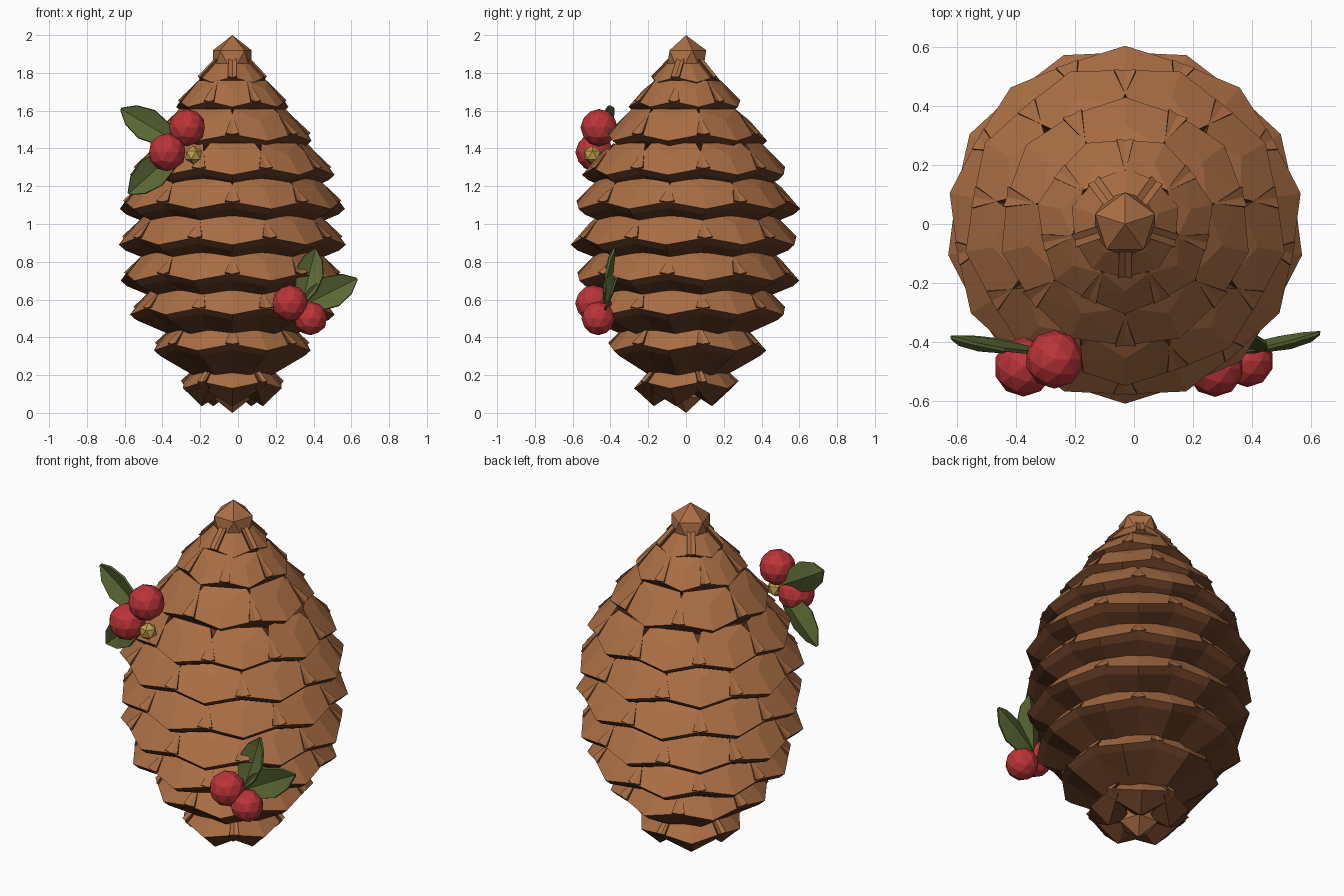
import bpy, bmesh
from math import pi, sin, cos
from mathutils import Matrix, Vector

if "Cube" in bpy.data.objects:
    bpy.data.objects.remove(bpy.data.objects["Cube"])

AXIS_X = -0.03


def material(name, rgb):
    m = bpy.data.materials.new(name)
    m.use_nodes = True
    m.diffuse_color = (*rgb, 1)
    bsdf = next(n for n in m.node_tree.nodes if n.type == 'BSDF_PRINCIPLED')
    bsdf.inputs["Base Color"].default_value = (*rgb, 1)
    return m


LIGHT = material("light brown", (0.40, 0.155, 0.058))
DARK = material("dark brown", (0.13, 0.045, 0.018))
RED = material("berry red", (0.50, 0.035, 0.04))
GREEN = material("leaf green", (0.105, 0.14, 0.035))
GOLD = material("gold", (0.50, 0.34, 0.07))


def finish(bm, name, mats):
    bmesh.ops.recalc_face_normals(bm, faces=bm.faces)
    mesh = bpy.data.meshes.new(name)
    bm.to_mesh(mesh)
    bm.free()
    for m in mats:
        mesh.materials.append(m)
    obj = bpy.data.objects.new(name, mesh)
    bpy.context.collection.objects.link(obj)
    return obj


def ball(name, pos, size, mat, level, turn=0):
    bm = bmesh.new()
    bmesh.ops.create_icosphere(bm, subdivisions=level, radius=1)
    bm.transform(Matrix.Translation(pos) @ Matrix.Rotation(turn, 4, 'Z') @ Matrix.Diagonal((*size, 1)))
    return finish(bm, name, [mat])


def add_scale(bm, r, z, half, angle):
    """One woody scale: a light sloping shield tapering to a dark keeled root."""
    k = min(1, half / 0.24) * 0.6 + 0.4
    root_z = max(z - 0.2 * k, 0.1)
    place = Matrix.Translation((AXIS_X, 0, 0)) @ Matrix.Rotation(angle, 4, 'Z')

    def v(x, y, h):
        return bm.verts.new(place @ Vector((x, y, h)))

    tip = v(r, 0, z)
    ridge = v(r - 0.10 * k, 0, z + 0.115 * k)
    under = v(r - 0.035 * k, 0, z - 0.03 * k)
    keel = v(r * 0.62, 0, z - 0.11 * k)
    sides = []
    for s in (-1, 1):
        sides.append((v(r - 0.075 * k, s * half, z + 0.045 * k),
                      v(r - 0.105 * k, s * half * 0.93, z + 0.01 * k),
                      v(max(r - 0.18 * k, 0.04), s * half * 0.55, z + 0.18 * k),
                      v(r * 0.25, s * 0.03, root_z)))

    def face(index, *verts):
        bm.faces.new(verts).material_index = index

    for shoulder, lower, back, root in sides:
        face(0, ridge, tip, shoulder)
        face(0, ridge, shoulder, back)
        face(1, tip, shoulder, lower, under)
        face(1, under, lower, keel)
        face(1, lower, root, keel)
        face(1, shoulder, lower, root)
        face(1, shoulder, root, back)
    (_, _, back_l, root_l), (_, _, back_r, root_r) = sides
    face(0, ridge, back_l, back_r)
    face(1, back_l, back_r, root_r, root_l)
    face(1, keel, root_l, root_r)


# Rows of scales: tip radius, tip height, count; every other row is staggered
rows = [(0.275, 0.13, 5), (0.425, 0.33, 7), (0.55, 0.52, 9), (0.60, 0.70, 9), (0.61, 0.89, 9),
        (0.605, 1.08, 9), (0.55, 1.26, 9), (0.43, 1.44, 7), (0.305, 1.62, 7), (0.19, 1.75, 5)]
for i, (r, z, n) in enumerate(rows):
    bm = bmesh.new()
    start = -pi / 2 if i % 2 == 0 else pi / 2
    for j in range(n):
        add_scale(bm, r, z, r * sin(pi / n) * 1.14, start + j * 2 * pi / n)
    finish(bm, f"scale_row_{i + 1}", [LIGHT, DARK])

# Core: faceted lathe
bm = bmesh.new()
sections = [(0.06, 0.12), (0.18, 0.28), (0.32, 0.5), (0.40, 0.75), (0.40, 1.05),
            (0.33, 1.3), (0.19, 1.55), (0.06, 1.85)]
sides = 10
rings = [[bm.verts.new((AXIS_X + r * cos(a * 2 * pi / sides), r * sin(a * 2 * pi / sides), z))
          for a in range(sides)] for r, z in sections]
for low, high in zip(rings, rings[1:]):
    for a in range(sides):
        b = (a + 1) % sides
        bm.faces.new((low[a], low[b], high[b], high[a]))
bm.faces.new(rings[0])
bm.faces.new(rings[-1])
finish(bm, "core", [DARK])

# End caps
for name, z in (("top_cap", 1.855), ("bottom_cap", 0.145)):
    ball(name, (AXIS_X, 0, z), (0.12, 0.12, 0.145), LIGHT, 1, pi / 2)

# Berries and the small gold bead
berries = [(-0.27, -0.46, 1.51, 0.099), (-0.375, -0.485, 1.38, 0.101),
           (0.275, -0.49, 0.58, 0.097), (0.385, -0.465, 0.50, 0.089)]
for i, (x, y, z, r) in enumerate(berries):
    ball(f"berry_{i + 1}", (x, y, z), (r, r, r), RED, 2)
ball("gold_bead", (-0.235, -0.495, 1.365), (0.05, 0.05, 0.05), GOLD, 1)


def leaf(name, base, tip, half):
    """Thin leaf folded along its midrib, facing the front."""
    base, tip = Vector(base), Vector(tip)
    along = tip - base
    across = along.cross(Vector((0, 1, 0))).normalized() * half
    bm = bmesh.new()
    strips = []
    for t, w in ((0, 0.15), (0.25, 0.75), (0.55, 1), (0.82, 0.68), (1, 0.06)):
        mid = base + along * t
        fold = Vector((0, 0.022 * w, 0))
        strips.append([bm.verts.new(p) for p in (mid - across * w - fold, mid + fold * 0.5, mid + across * w - fold)])
    for a, b in zip(strips, strips[1:]):
        for c in (0, 1):
            bm.faces.new((a[c], a[c + 1], b[c + 1], b[c]))
    obj = finish(bm, name, [GREEN])
    solid = obj.modifiers.new("thickness", 'SOLIDIFY')
    solid.thickness = 0.012
    solid.offset = 0


leaf("upper_leaf_a", (-0.32, -0.43, 1.43), (-0.62, -0.385, 1.61), 0.085)
leaf("upper_leaf_b", (-0.31, -0.43, 1.40), (-0.58, -0.385, 1.16), 0.085)
leaf("lower_leaf_a", (0.34, -0.43, 0.58), (0.41, -0.38, 0.87), 0.075)
leaf("lower_leaf_b", (0.33, -0.43, 0.56), (0.63, -0.37, 0.71), 0.085)
